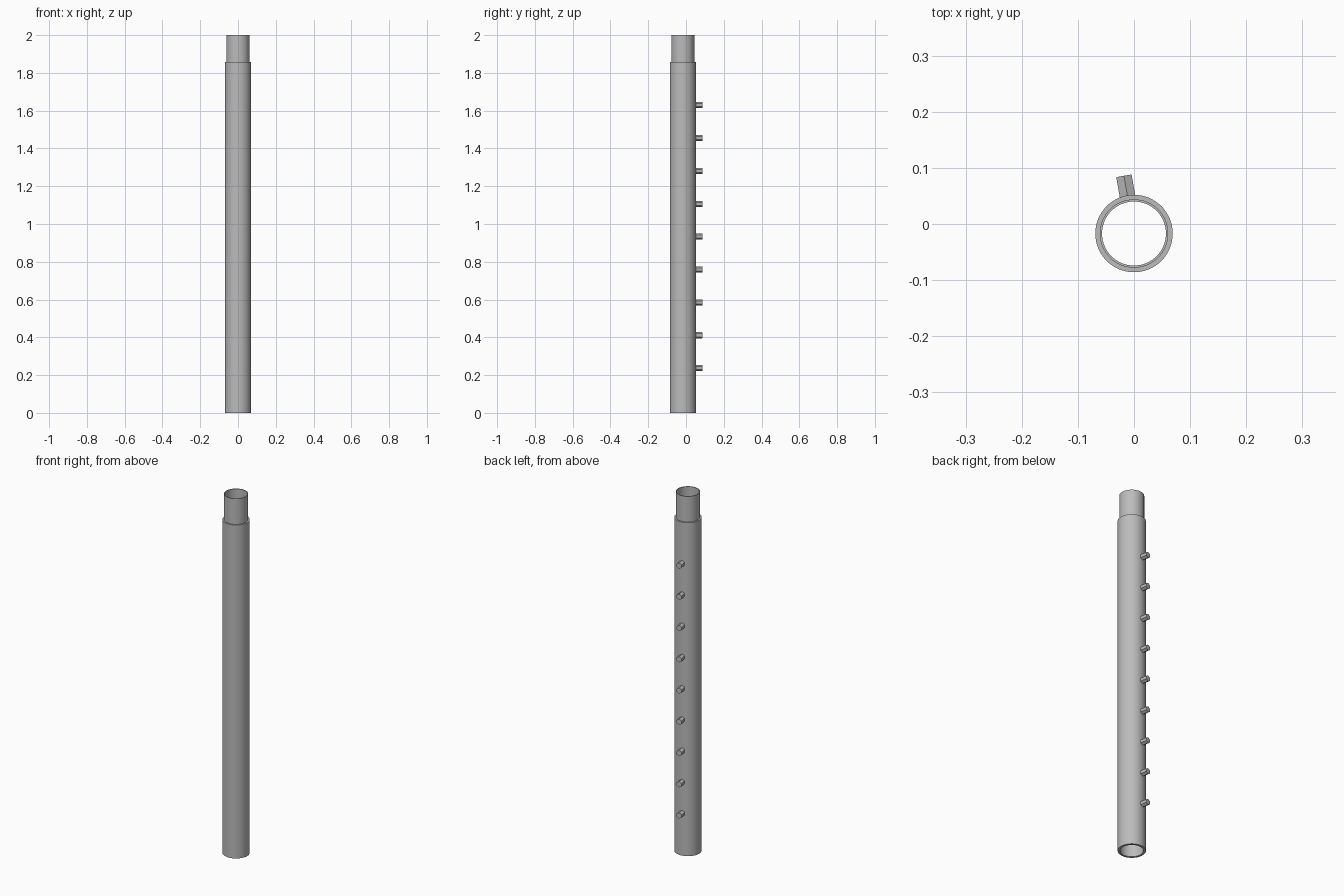
import bpy, math
from mathutils import Vector

cube = bpy.data.objects.get("Cube")
if cube:
    bpy.data.objects.remove(cube, do_unlink=True)

# Single grey metal
metal = bpy.data.materials.new("grey_metal")
metal.use_nodes = True
grey = (0.5, 0.5, 0.5, 1)
metal.diffuse_color = grey
metal.node_tree.nodes["Principled BSDF"].inputs["Base Color"].default_value = grey

CENTRE_Y = -0.017
SIDES = 64


def lathe(name, profile):
    """Revolve a closed (radius, z) outline around the tube axis."""
    verts, faces = [], []
    n = len(profile)
    for i in range(SIDES):
        a = math.tau * i / SIDES
        verts += [(r * math.cos(a), r * math.sin(a), z) for r, z in profile]
        j = (i + 1) % SIDES
        for k in range(n):
            m = (k + 1) % n
            faces.append((i * n + k, j * n + k, j * n + m, i * n + m))
    mesh = bpy.data.meshes.new(name)
    mesh.from_pydata(verts, [], faces)
    mesh.materials.append(metal)
    obj = bpy.data.objects.new(name, mesh)
    obj.location.y = CENTRE_Y
    bpy.context.collection.objects.link(obj)
    bpy.ops.object.select_all(action='DESELECT')
    obj.select_set(True)
    bpy.context.view_layer.objects.active = obj
    bpy.ops.object.shade_smooth_by_angle(angle=math.radians(30))
    return obj


# Hollow pole with a narrower open neck at the top
outer, neck, bore = 0.069, 0.061, 0.057
shoulder = 1.857
lathe("pole_tube", [(outer, 0), (outer, shoulder), (neck, shoulder),
                    (neck, 2), (bore, 2), (bore, 0)])

# Row of hexagonal pegs pointing radially out of the back
angle = math.radians(99.9)
out = Vector((math.cos(angle), math.sin(angle), 0))
inner_end, outer_end = 0.062, 0.1045
for i in range(9):
    spot = out * (inner_end + outer_end) / 2
    bpy.ops.mesh.primitive_cylinder_add(
        vertices=6, radius=0.016, depth=outer_end - inner_end,
        location=(spot.x, spot.y + CENTRE_Y, 0.237 + i * 0.174),
        rotation=(math.pi / 2, 0, angle - math.pi / 2))
    peg = bpy.context.object
    peg.name = f"peg_{i + 1}"
    peg.data.materials.append(metal)
